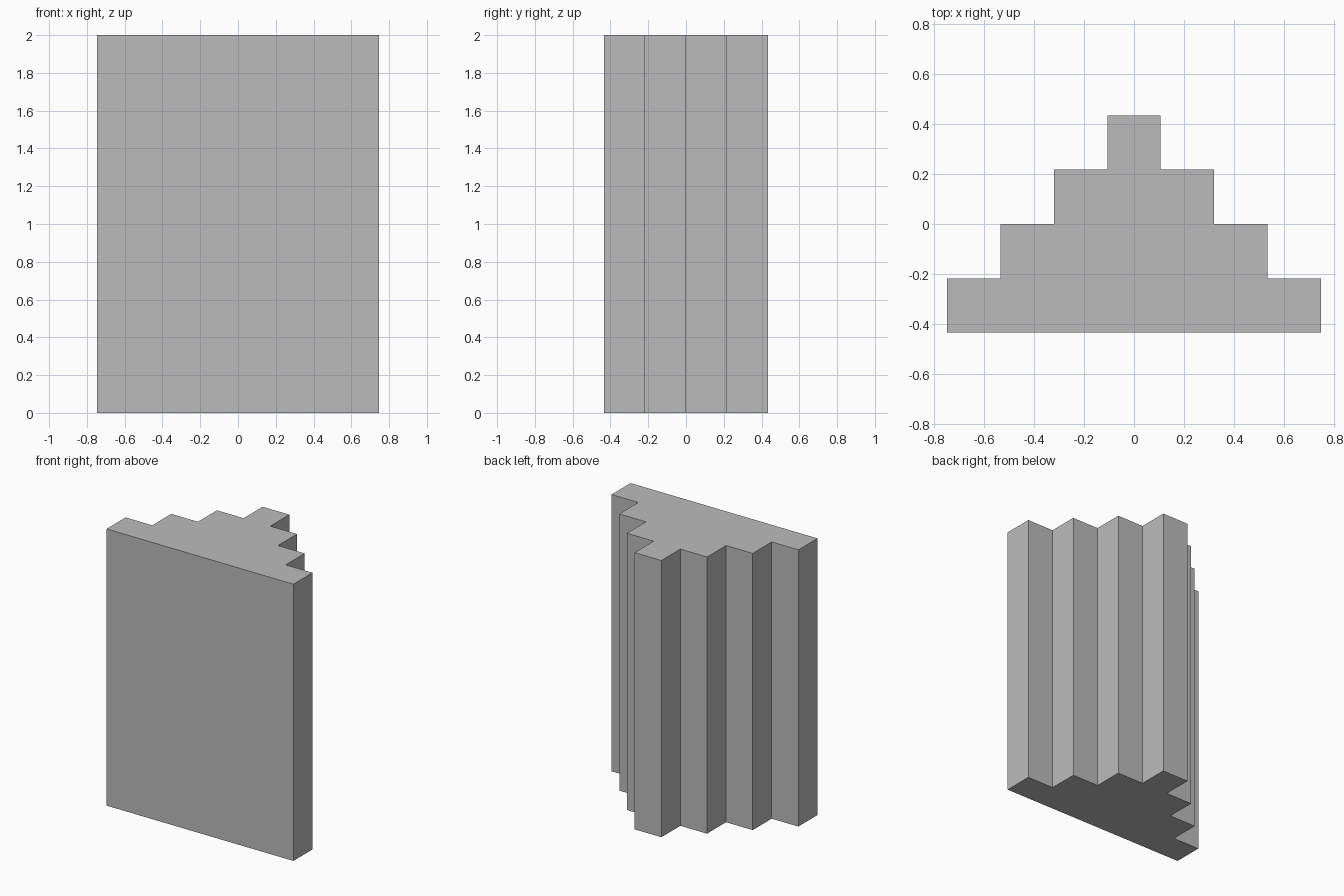
import bpy
import bmesh

cube = bpy.data.objects.get("Cube")
if cube:
    bpy.data.objects.remove(cube, do_unlink=True)

HEIGHT = 2.0
UNIT = 0.1067      # half the width of one column
DEPTH = 0.2168     # depth of one step
STEPS = 4

# Plain grey material
grey = bpy.data.materials.new("plain_grey")
grey.use_nodes = True
colour = (0.5, 0.5, 0.5, 1.0)
grey.diffuse_color = colour
grey.node_tree.nodes["Principled BSDF"].inputs["Base Color"].default_value = colour

# Right half of the stepped outline, from the wide front to the narrow back
half = []
for i in range(STEPS):
    x = UNIT * (2 * (STEPS - i) - 1)
    y = DEPTH * (i - STEPS / 2)
    half += [(x, y), (x, y + DEPTH)]
outline = half + [(-x, y) for x, y in reversed(half)]

# Extrude the outline into a solid block
bm = bmesh.new()
base = bm.faces.new([bm.verts.new((x, y, 0)) for x, y in outline])
top = bmesh.ops.extrude_face_region(bm, geom=[base], use_keep_orig=True)
verts = [v for v in top["geom"] if isinstance(v, bmesh.types.BMVert)]
bmesh.ops.translate(bm, verts=verts, vec=(0, 0, HEIGHT))
bmesh.ops.recalc_face_normals(bm, faces=bm.faces)

mesh = bpy.data.meshes.new("stepped_block")
bm.to_mesh(mesh)
bm.free()
mesh.materials.append(grey)
block = bpy.data.objects.new("stepped_block", mesh)
bpy.context.collection.objects.link(block)
